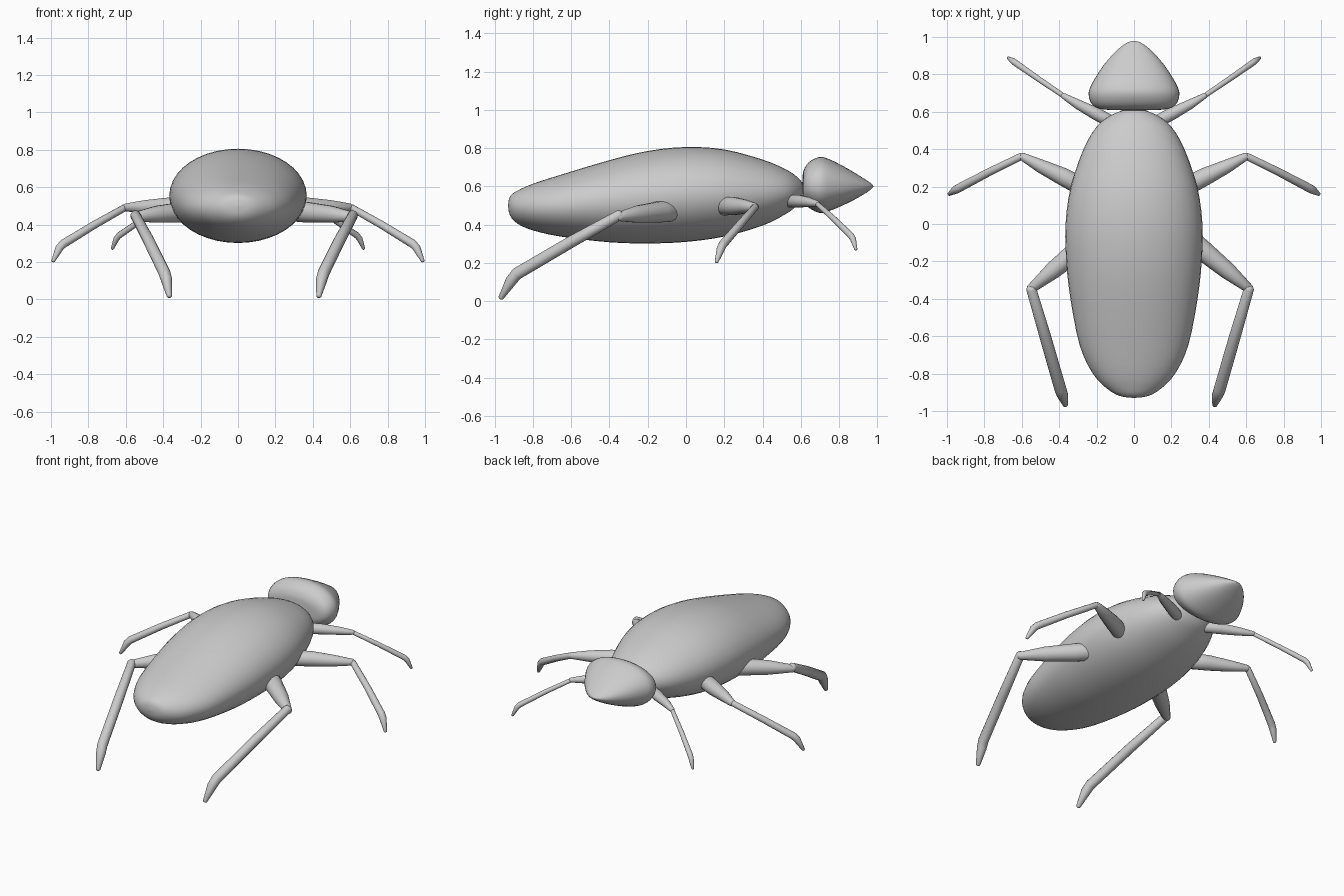
import bpy, bmesh, math
from mathutils import Vector

if "Cube" in bpy.data.objects:
    bpy.data.objects.remove(bpy.data.objects["Cube"])


def skin(name, rings):
    """Join equal-sized rings of points into a closed smooth object."""
    bm = bmesh.new()
    loops = [[bm.verts.new(p) for p in ring] for ring in rings]
    n = len(loops[0])
    for a, b in zip(loops, loops[1:]):
        for i in range(n):
            j = (i + 1) % n
            bm.faces.new((a[i], a[j], b[j], b[i]))
    bm.faces.new(loops[0][::-1])
    bm.faces.new(loops[-1])
    bmesh.ops.remove_doubles(bm, verts=bm.verts, dist=1e-5)
    bmesh.ops.recalc_face_normals(bm, faces=bm.faces)
    for f in bm.faces:
        f.smooth = True
    me = bpy.data.meshes.new(name)
    bm.to_mesh(me)
    bm.free()
    ob = bpy.data.objects.new(name, me)
    bpy.context.collection.objects.link(ob)
    return ob


def spline(pts, steps=3):
    """Catmull-Rom refinement of the stations."""
    v = [Vector(p) for p in pts]
    out = []
    for i in range(len(v) - 1):
        p0, p1, p2, p3 = v[max(i - 1, 0)], v[i], v[i + 1], v[min(i + 2, len(v) - 1)]
        for k in range(steps):
            t = k / steps
            out.append(0.5 * (2 * p1 + (p2 - p0) * t + (2 * p0 - 5 * p1 + 4 * p2 - p3) * t * t
                              + (3 * p1 - p0 - 3 * p2 + p3) * t ** 3))
    return out + [v[-1]]


def loft(name, stations, power=1.0, n=40):
    """Stations are (y, top z, bottom z, half width)."""
    def s(c):
        return math.copysign(abs(c) ** power, c)
    rings = []
    for y, top, bot, w in spline(stations):
        w, h, zc = max(w, .002), max((top - bot) / 2, .002), (top + bot) / 2
        rings.append([(w * s(math.cos(a)), y, zc + h * s(math.sin(a)))
                      for a in (2 * math.pi * i / n for i in range(n))])
    return skin(name, rings)


def tube(name, path, side, shift, n=14):
    """Path points are (x, y, z, radius); side mirrors in x."""
    pts = [Vector((side * (x + shift), y, z)) for x, y, z, r in path]
    rad = [p[3] for p in path]
    # Rounded ends
    d0, d1 = (pts[0] - pts[1]).normalized(), (pts[-1] - pts[-2]).normalized()
    r0, r1 = rad[0], rad[-1]
    pts = [pts[0] + d0 * r0 * .6, pts[0] + d0 * r0 * .4] + pts + [pts[-1] + d1 * r1 * .4, pts[-1] + d1 * r1 * .6]
    rad = [r0 * .3, r0 * .75] + rad + [r1 * .75, r1 * .3]
    rings = []
    for i, (p, r) in enumerate(zip(pts, rad)):
        t = (pts[min(i + 1, len(pts) - 1)] - pts[max(i - 1, 0)]).normalized()
        u = t.cross(Vector((0, 0, 1))).normalized()
        v = u.cross(t)
        rings.append([p + r * (math.cos(a) * u + math.sin(a) * v)
                      for a in (2 * math.pi * k / n for k in range(n))])
    return skin(name, rings)


# Body shell
loft("body", [
    (-.93, .50, .50, 0), (-.92, .548, .448, .075), (-.88, .578, .405, .145),
    (-.80, .614, .370, .22), (-.65, .662, .337, .29), (-.40, .737, .308, .34),
    (-.20, .785, .302, .362), (0, .806, .31, .366), (.20, .793, .338, .338),
    (.40, .74, .395, .27), (.52, .69, .455, .20), (.58, .65, .50, .125),
    (.61, .615, .555, .05), (.615, .585, .585, 0)])

# Head
loft("head", [
    (.607, .605, .605, 0), (.609, .65, .55, .10), (.615, .685, .52, .18),
    (.64, .725, .49, .225), (.695, .753, .462, .243), (.75, .742, .472, .225),
    (.85, .69, .515, .162), (.93, .641, .559, .09), (.97, .614, .587, .036),
    (.979, .60, .60, 0)], .93)

# Legs: upper segment and lower segment ending in a bent foot
legs = {
    "hind": ([(.27, -.06, .475, .056), (.36, -.135, .467, .056), (.50, -.25, .455, .046), (.62, -.35, .442, .024)],
             [(.615, -.345, .452, .027), (.54, -.60, .31, .031), (.458, -.885, .143, .032),
              (.447, -.915, .105, .030), (.432, -.967, .018, .014)]),
    "middle": ([(.28, .20, .497, .050), (.38, .253, .497, .048), (.50, .31, .495, .036), (.60, .362, .492, .021)],
               [(.603, .362, .492, .019), (.77, .28, .398, .021), (.935, .193, .297, .023),
                (.955, .182, .275, .022), (.988, .16, .206, .010)]),
    "front": ([(.11, .54, .523, .034), (.20, .588, .523, .034), (.30, .64, .518, .026), (.38, .687, .510, .015)],
              [(.38, .687, .508, .013), (.51, .775, .428, .015), (.635, .862, .343, .017),
               (.65, .873, .325, .016), (.672, .888, .271, .008)]),
}
for leg, (upper, lower) in legs.items():
    for side, label in ((1, "right"), (-1, "left")):
        # The left hind leg sits slightly closer to the body
        shift = -.065 if leg == "hind" and side < 0 else 0
        tube(f"{leg}_{label}_upper_leg", upper, side, shift)
        tube(f"{leg}_{label}_lower_leg", lower, side, shift)
